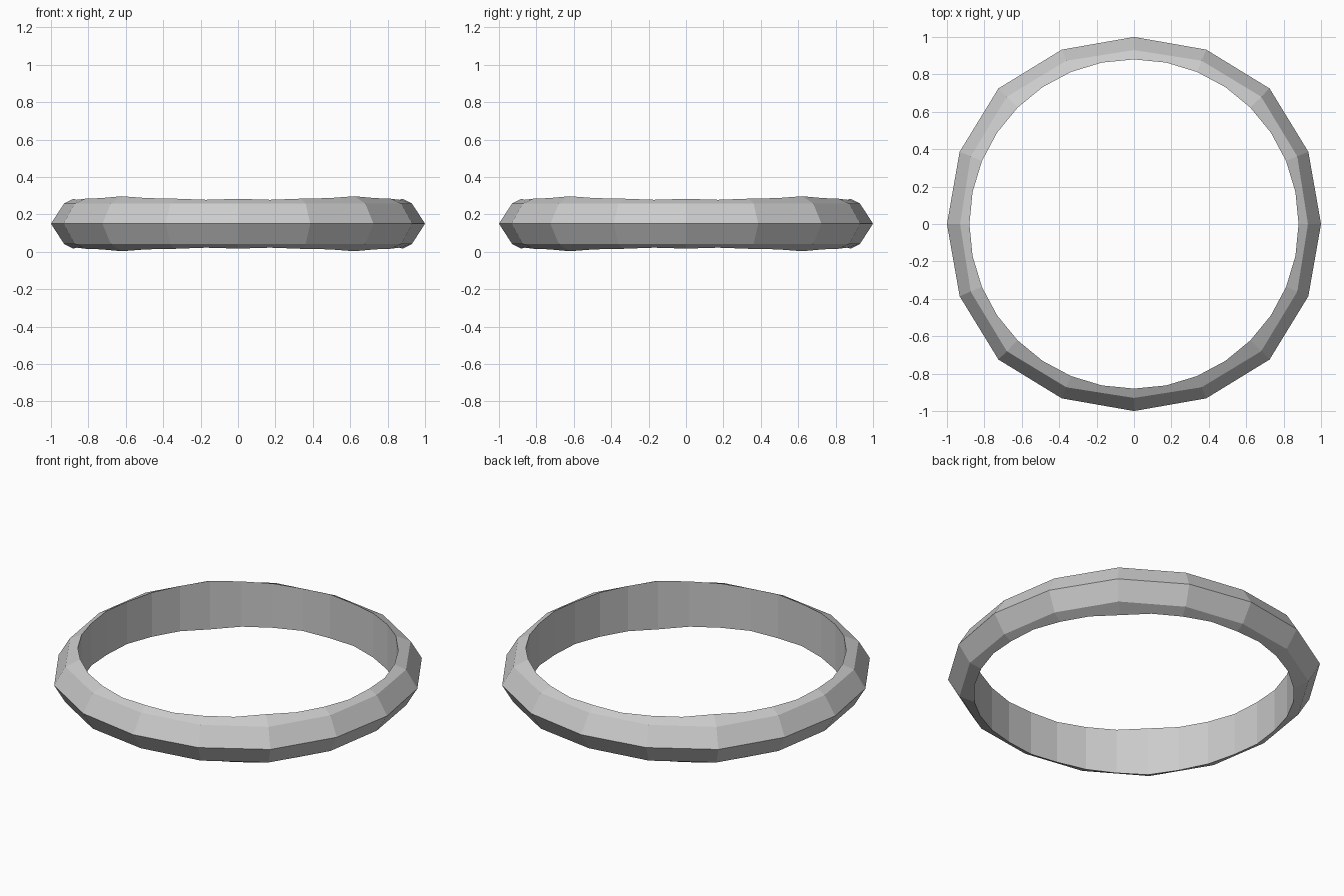
import bpy, bmesh
from math import sin, cos, pi

if "Cube" in bpy.data.objects:
    bpy.data.objects.remove(bpy.data.objects["Cube"])

N = 16      # facets around the outside
MID = 0.15  # height of the outer ridge
BORE = 0.88 # radius of the 32-sided hole

# Outer profile swells slightly at the diagonals: (ridge radius, crease radius, bore edge height)
PROFILE = [(1.0, 0.93, 0.133), (1.009, 0.945, 0.134), (1.025, 0.962, 0.147)]
CREASE_H = 0.108
BORE_MID_H = [0.128, 0.137]  # bore edge height halfway along each facet


def fold(i):
    """Map a facet index onto the repeating 45 degree pattern."""
    k = i % 4
    return min(k, 4 - k)


bm = bmesh.new()


def vert(r, step, h):
    a = pi * step / N
    return bm.verts.new((r * cos(a), r * sin(a), MID + h))


# Rings of points: ridge, creases and bore edges (above and below)
ridge = [vert(PROFILE[fold(i)][0], 2 * i, 0) for i in range(N)]
crease, bore = {}, {}
for s in (1, -1):
    crease[s] = [vert(PROFILE[fold(i)][1], 2 * i, s * CREASE_H) for i in range(N)]
    bore[s] = []
    for j in range(2 * N):
        i = j // 2
        h = BORE_MID_H[min(fold(i), fold(i + 1))] if j % 2 else PROFILE[fold(i)][2]
        bore[s].append(vert(BORE, j, s * h))

# Outer bevels and sloping shoulders
for s in (1, -1):
    for i in range(N):
        n = (i + 1) % N
        bm.faces.new((ridge[i], ridge[n], crease[s][n], crease[s][i]))
        bm.faces.new((crease[s][i], crease[s][n], bore[s][2 * n],
                      bore[s][2 * i + 1], bore[s][2 * i]))

# Inner wall
for j in range(2 * N):
    n = (j + 1) % (2 * N)
    bm.faces.new((bore[1][j], bore[1][n], bore[-1][n], bore[-1][j]))

bmesh.ops.recalc_face_normals(bm, faces=bm.faces[:])
mesh = bpy.data.meshes.new("ring_band")
bm.to_mesh(mesh)
bm.free()
bpy.context.collection.objects.link(bpy.data.objects.new("ring_band", mesh))
